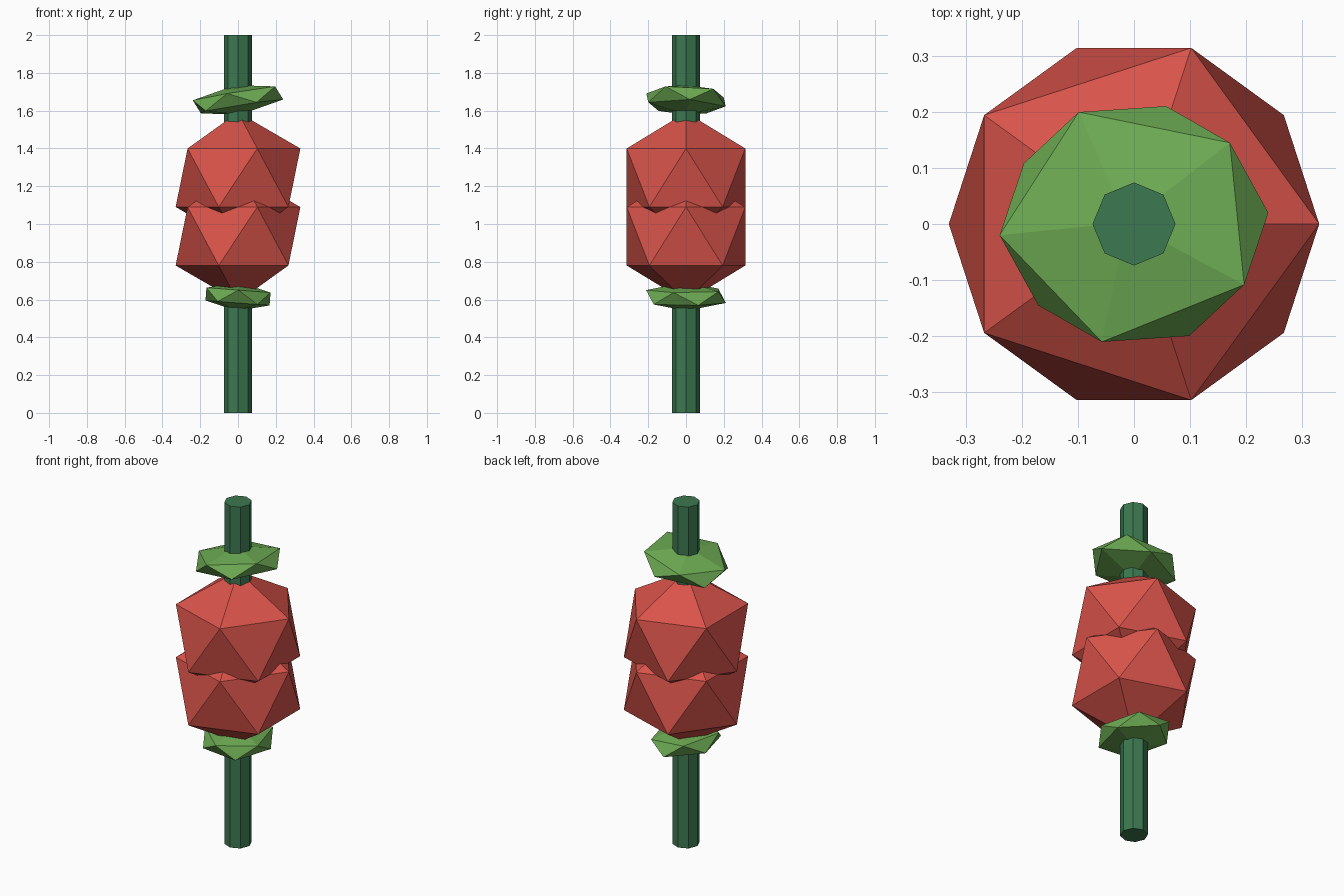
import bpy
from math import radians
from mathutils import Matrix, Vector

cube = bpy.data.objects.get("Cube")
if cube:
    bpy.data.objects.remove(cube)


def material(name, rgb):
    mat = bpy.data.materials.new(name)
    mat.use_nodes = True
    mat.diffuse_color = (*rgb, 1)
    mat.node_tree.nodes["Principled BSDF"].inputs["Base Color"].default_value = (*rgb, 1)
    return mat


STEM = material("dark_stem_green", (0.045, 0.188, 0.08))
LEAF = material("leaf_green", (0.15, 0.40, 0.085))
RED = material("petal_red", (0.69, 0.087, 0.068))


def finish(name, mat):
    obj = bpy.context.object
    obj.name = name
    obj.data.materials.append(mat)
    return obj


def faceted_ball(name, mat, z, size, spin=0, tilt_x=0, tilt_y=0):
    """Twenty-sided ball: spun, stretched, then tilted into place."""
    bpy.ops.mesh.primitive_ico_sphere_add(subdivisions=1, radius=1)
    obj = finish(name, mat)
    rot = lambda angle, axis: Matrix.Rotation(radians(angle), 4, axis)
    obj.data.transform(rot(tilt_y, 'Y') @ rot(tilt_x, 'X')
                       @ Matrix.Diagonal(Vector((*size, 1))) @ rot(spin, 'Z'))
    obj.location.z = z
    return obj


# Eight-sided stem running the full height
bpy.ops.mesh.primitive_cylinder_add(vertices=8, radius=0.074, depth=2, location=(0, 0, 1))
finish("stem", STEM)

# Two stacked blossom halves
for label, z in (("lower", 0.935), ("upper", 1.245)):
    faceted_ball(label + "_blossom", RED, z, (0.369, 0.369, 0.346))

# Flattened, tilted leaf collars
faceted_ball("upper_leaf", LEAF, 1.657, (0.266, 0.242, 0.079), -30.4, -2, -9.2)
faceted_ball("lower_leaf", LEAF, 0.616, (0.2, 0.236, 0.076), -90, 0, 4.4)
